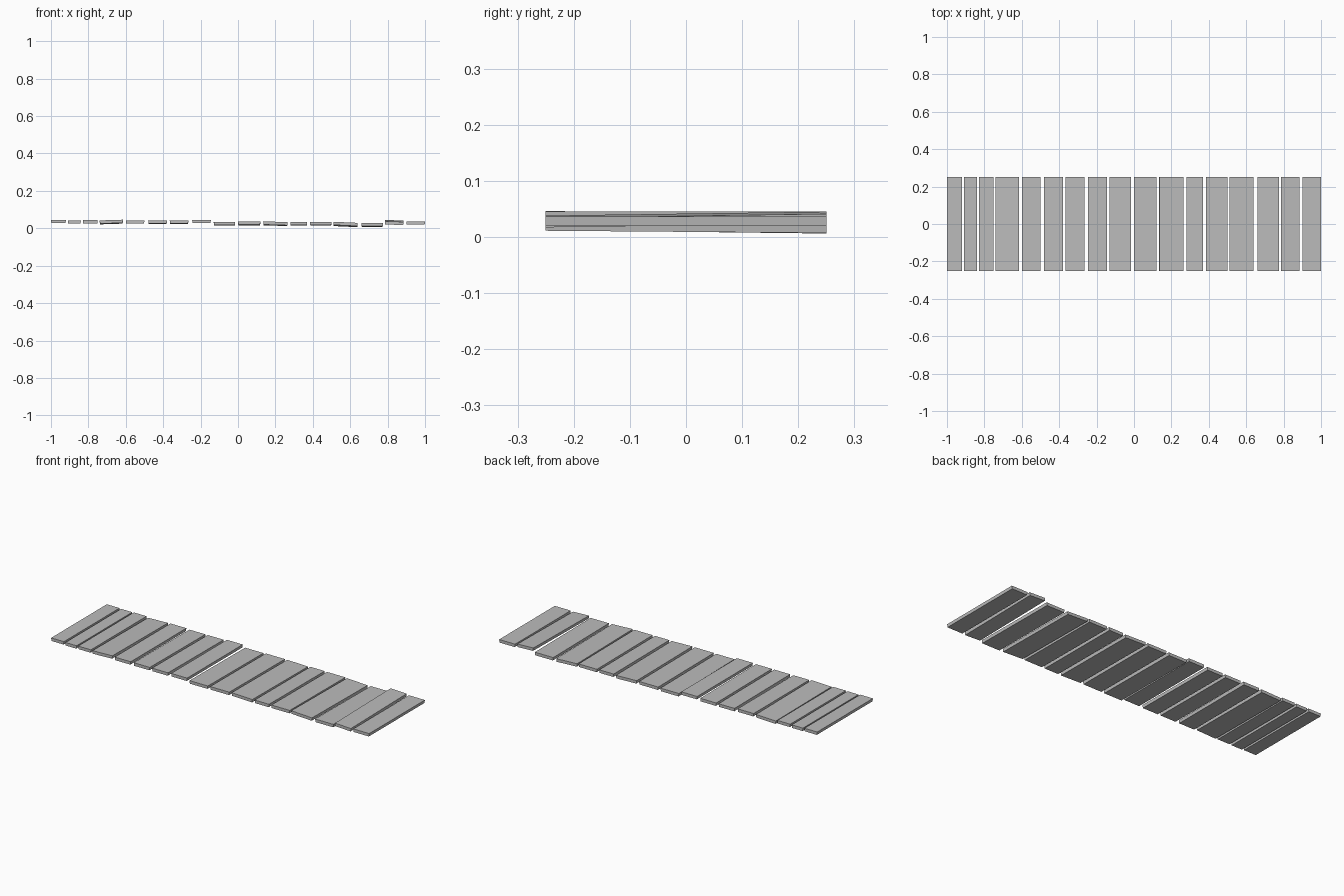
import bpy
import bmesh

cube = bpy.data.objects.get("Cube")
if cube:
    bpy.data.objects.remove(cube, do_unlink=True)

grey = bpy.data.materials.new("weathered grey")
grey.use_nodes = True
colour = (0.5, 0.5, 0.5, 1)
grey.diffuse_color = colour
grey.node_tree.nodes["Principled BSDF"].inputs["Base Color"].default_value = colour

HALF_LENGTH = 0.25
THICKNESS = 0.017

# Left edge, right edge, top height at the front, rise at the back, roll to the right
PLANKS = [
    (-1, -.92, .045, 0, 0),
    (-.91, -.84, .043, 0, 0),
    (-.83, -.75, .044, 0, 0),
    (-.74, -.615, .044, -.004, .002),
    (-.6, -.5, .043, 0, 0),
    (-.48, -.38, .043, -.003, 0),
    (-.365, -.265, .043, -.003, 0),
    (-.245, -.145, .045, 0, 0),
    (-.13, -.015, .035, -.004, 0),
    (0, .12, .036, -.003, 0),
    (.135, .265, .035, -.004, -.002),
    (.28, .37, .034, -.002, 0),
    (.385, .5, .034, -.003, 0),
    (.51, .64, .032, -.006, -.003),
    (.66, .775, .028, -.004, 0),
    (.785, .885, .036, .007, -.002),
    (.9, 1, .036, 0, 0),
]


def build_plank(number, left, right, height, rise, roll):
    """A thin board whose four corners may sit at slightly different heights."""
    bm = bmesh.new()
    bmesh.ops.create_cube(bm, size=2)
    for v in bm.verts:
        sx, sy, sz = v.co
        v.co.x = right if sx > 0 else left
        v.co.y = sy * HALF_LENGTH
        v.co.z = height + roll * sx
        if sy > 0:
            v.co.z += rise
        if sz < 0:
            v.co.z -= THICKNESS
            # Undersides are slightly narrower than the tops
            v.co.x -= sx * 0.002
    mesh = bpy.data.meshes.new(f"plank_{number}")
    bm.to_mesh(mesh)
    bm.free()
    mesh.materials.append(grey)
    plank = bpy.data.objects.new(f"plank_{number}", mesh)
    bpy.context.collection.objects.link(plank)


for number, plank in enumerate(PLANKS, 1):
    build_plank(number, *plank)
